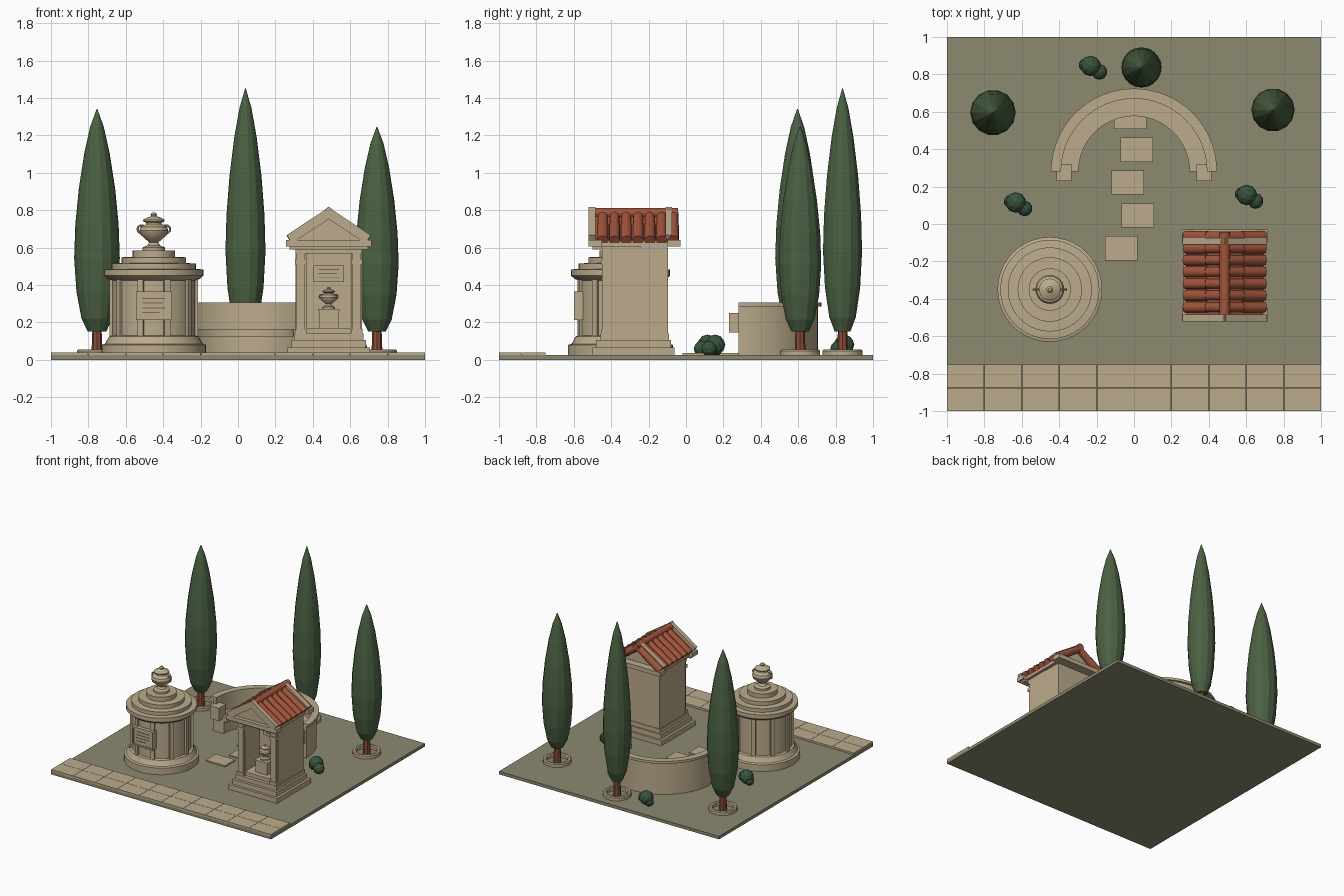
import bpy, bmesh, math
from mathutils import Matrix, Vector

if "Cube" in bpy.data.objects:
    bpy.data.objects.remove(bpy.data.objects["Cube"])

def mat(name, c):
    m = bpy.data.materials.new(name)
    m.diffuse_color = (*c, 1)
    m.use_nodes = True
    m.node_tree.nodes["Principled BSDF"].inputs["Base Color"].default_value = m.diffuse_color
    return m

STONE = mat("tan stone", (.50, .41, .265))
GRASS = mat("olive ground", (.262, .254, .162))
TILE = mat("terracotta", (.36, .09, .045))
TRUNK = mat("bark brown", (.25, .075, .04))
LEAF = mat("cypress green", (.07, .12, .055))
BUSH = mat("shrub green", (.04, .09, .05))
INK = mat("carved line brown", (.17, .135, .085))

def finish(bm, name, m, smooth=None):
    bmesh.ops.recalc_face_normals(bm, faces=bm.faces[:])
    me = bpy.data.meshes.new(name)
    bm.to_mesh(me)
    bm.free()
    me.materials.append(m)
    if smooth:
        me.shade_smooth()
        me.set_sharp_from_angle(angle=math.radians(smooth))
    ob = bpy.data.objects.new(name, me)
    bpy.context.collection.objects.link(ob)
    return ob

def add_box(bm, x0, x1, y0, y1, z0, z1, turn=Matrix()):
    s = Matrix.Diagonal((x1 - x0, y1 - y0, z1 - z0, 1))
    c = Matrix.Translation(((x0 + x1) / 2, (y0 + y1) / 2, (z0 + z1) / 2))
    bmesh.ops.create_cube(bm, size=1, matrix=turn @ c @ s)

def boxes(name, m, *dims):
    bm = bmesh.new()
    for d in dims:
        add_box(bm, *d)
    return finish(bm, name, m)

def add_lathe(bm, prof, n, a0=0, a1=2 * math.pi, loop=False, mx=Matrix()):
    """Turn (r, z) points about z; loop joins the profile to itself."""
    full = a1 - a0 > 6.28
    cols = []
    for i in range(n if full else n + 1):
        a = a0 + (a1 - a0) * i / n
        cols.append([bm.verts.new(mx @ Vector((r * math.cos(a), r * math.sin(a), z))) for r, z in prof])
    k = len(prof)
    for i in range(n):
        p, q = cols[i], cols[(i + 1) % len(cols)]
        for j in range(k if loop else k - 1):
            h = (j + 1) % k
            bm.faces.new((p[j], q[j], q[h], p[h]))
    if not full:
        bm.faces.new(cols[0])
        bm.faces.new(cols[-1])
    elif not loop:
        bm.faces.new([c[0] for c in cols])
        bm.faces.new([c[-1] for c in cols])

def lathe(name, m, prof, n, loc, smooth=None, **kw):
    bm = bmesh.new()
    add_lathe(bm, prof, n, mx=Matrix.Translation(loc), **kw)
    return finish(bm, name, m, smooth)

def circle(R, r, n, z=0):
    return [(R + r * math.cos(2 * math.pi * i / n), z + r * math.sin(2 * math.pi * i / n)) for i in range(n)]

def urn(name, loc, s):
    mx = Matrix.Translation(loc) @ Matrix.Scale(s, 4)
    bm = bmesh.new()
    add_lathe(bm, [(.06, 0), (.06, .018), (.035, .028), (.024, .045), (.04, .058), (.07, .085), (.077, .108),
                   (.07, .128), (.042, .142), (.04, .15), (.058, .157), (.058, .165), (.035, .178),
                   (.014, .185), (.018, .195), (.008, .205)], 24, mx=mx)
    for sx in (-1, 1):
        h = mx @ Matrix.Translation((.066 * sx, 0, .115)) @ Matrix.Rotation(math.pi / 2, 4, 'X')
        add_lathe(bm, circle(.021, .006, 6), 14, loop=True, mx=h)
    finish(bm, name, STONE, 35)

# Ground, road and stepping stones
boxes("ground", GRASS, (-1, 1, -1, 1, 0, .025))
boxes("road_slabs", STONE, *[(-1 + .2 * i + .001, -.8 + .2 * i - .001, y, y + .123, .02, .04)
                             for i in range(10) for y in (-1, -.875)])
boxes("stepping_stones", STONE, *[(x, x + .174, y, y + .13, .02, .036) for x, y in
      ((-.155, -.195), (-.067, -.02), (-.12, .157), (-.073, .332), (-.107, .507))])

# Round tomb
TX, TY = -.45, -.35
lathe("round_tomb_drum", STONE, [(.28, .025), (.28, .08), (.262, .085), (.25, .105), (.24, .125), (.222, .13),
      (.222, .425), (.245, .432), (.265, .45), (.265, .483), (.225, .486), (.225, .515), (.172, .517),
      (.172, .548), (.113, .55), (.113, .585)], 40, (TX, TY, 0), 30)
bm = bmesh.new()
for i in range(10):
    t = Matrix.Translation((TX, TY, 0)) @ Matrix.Rotation(math.radians(18 + 36 * i), 4, 'Z')
    add_box(bm, -.016, .016, -.236, -.2, .12, .43, t)
finish(bm, "round_tomb_pilasters", STONE)
boxes("round_tomb_panel", STONE, (TX - .095, TX + .095, -.592, -.55, .213, .364))
fr = [(TX - .095, TX + .095, z, z + .012) for z in (.213, .352)] + \
     [(x, x + .012, .225, .352) for x in (TX - .095, TX + .083)]
boxes("round_tomb_panel_frame", STONE, *[(a, b, -.6, -.59, c, d) for a, b, c, d in fr])
boxes("round_tomb_panel_lines", INK, *[(TX - .06, TX + w, -.594, -.59, z, z + .005) for z, w in
      ((.325, .06), (.3, .05), (.275, .06), (.25, .03))])
urn("round_tomb_urn", (TX, TY, .583), 1)

# Temple tomb body: steps, walls, niche
CX = .485
boxes("temple_steps", STONE, (CX - .22, CX + .22, -.5, -.062, .02, .065),
      (CX - .2, CX + .2, -.48, -.08, .065, .105), (CX - .185, CX + .185, -.458, -.09, .105, .14))
boxes("temple_walls", STONE, (CX - .178, CX - .12, -.43, -.095, .14, .6), (CX + .12, CX + .178, -.43, -.095, .14, .6),
      (CX - .12, CX + .12, -.24, -.095, .14, .6), (CX - .12, CX + .12, -.43, -.24, .14, .17),
      (CX - .178, CX + .178, -.45, -.24, .567, .605))
col = []
for s in (-1, 1):
    for w, y, z0, z1 in ((.031, -.455, .14, .165), (.023, -.448, .165, .567), (.031, -.455, .51, .535)):
        col.append((CX + s * .149 - w, CX + s * .149 + w, y, -.42, z0, z1))
boxes("temple_pilasters", STONE, *col)
boxes("niche_pedestal", STONE, (CX - .053, CX + .053, -.39, -.29, .17, .26), (CX - .058, CX + .058, -.395, -.285, .26, .272))
urn("niche_urn", (CX, -.34, .271), .58)
boxes("niche_plaque", STONE, (CX - .082, CX + .082, -.25, -.235, .415, .505))
boxes("niche_plaque_lines", INK, *[(CX - .055, CX + w, -.254, -.25, z, z + .005) for z, w in
      ((.48, .055), (.458, .045), (.436, .055))])

# Temple cornices, gable prism and raking beams
boxes("temple_cornices", STONE, (CX - .21, CX + .21, -.5, -.45, .59, .605), (CX - .228, CX + .228, -.52, -.45, .605, .64),
      (CX - .228, CX + .228, -.1, -.03, .605, .64))
bm = bmesh.new()
tri = [[bm.verts.new((CX + x, y, z)) for x, z in ((-.2, .605), (.2, .605), (.2, .635), (0, .765), (-.2, .635))]
       for y in (-.49, -.09)]
bm.faces.new(tri[0])
bm.faces.new(tri[1])
for i in range(5):
    j = (i + 1) % 5
    bm.faces.new((tri[0][i], tri[0][j], tri[1][j], tri[1][i]))
finish(bm, "gable_block", STONE)
SL = math.radians(33.5)
bm, tiles = bmesh.new(), bmesh.new()
for s in (-1, 1):
    t = Matrix.Translation((CX, 0, .815)) @ Matrix.Diagonal((s, 1, 1, 1)) @ Matrix.Rotation(SL, 4, 'Y')
    for y0, y1 in ((-.52, -.485), (-.11, -.075)):
        add_box(bm, -.005, .27, y0, y1, -.052, 0, t)
    # Roof plate with rounded tile rows running down the slope
    add_box(tiles, 0, .268, -.487, -.045, -.045, -.028, t)
    for i in range(7):
        m = t @ Matrix.Translation((0, -.445 + .063 * i, -.033)) @ Matrix.Rotation(math.pi / 2, 4, 'Y')
        for a, b, r in ((.0, .14, .027), (.13, .272, .03)):
            add_lathe(tiles, [(r, a), (r, b)], 12, mx=m)
finish(bm, "raking_cornices", STONE)
finish(tiles, "roof_tiles", TILE, 35)
bm = bmesh.new()
add_lathe(bm, [(.028, .043), (.028, .487)], 12,
          mx=Matrix.Translation((CX, 0, .784)) @ Matrix.Rotation(math.pi / 2, 4, 'X'))
finish(bm, "roof_ridge", TILE, 35)

# Half-round bench with back wall, coping and arm blocks
def arc(name, r0, r1, z0, z1):
    lathe(name, STONE, [(r0, z0), (r1, z0), (r1, z1), (r0, z1)], 32, (0, .28, 0), 30, a0=0, a1=math.pi, loop=True)

arc("bench_wall", .395, .425, .02, .285)
arc("bench_coping", .39, .444, .285, .305)
arc("bench_support", .325, .4, .02, .125)
arc("bench_seat", .297, .4, .125, .165)
boxes("bench_arms", STONE, *[(s * .375 - .04, s * .375 + .04, .23, .322, .145, .25) for s in (-1, 1)])

# Cypress trees with kerb rings
for n, (x, y, top, r) in enumerate(((-.754, .596, 1.34, .122), (.04, .837, 1.45, .107), (.743, .61, 1.245, .116))):
    h = top - .15
    prof = [(r * a, .15 + h * b) for a, b in ((.4, 0), (.68, .06), (.9, .18), (1, .33), (.95, .48), (.8, .64),
                                              (.56, .8), (.3, .92), (.02, 1))]
    lathe(f"cypress_foliage_{n}", LEAF, prof, 14, (x, y, 0))
    lathe(f"cypress_trunk_{n}", TRUNK, [(.03, .02), (.024, .18)], 8, (x, y, 0))
    lathe(f"cypress_kerb_{n}", STONE, [(.078, .02), (.107, .02), (.107, .048), (.1, .055), (.085, .055), (.078, .048)],
          20, (x, y, 0), 30, loop=True)

# Shrubs made of clustered blobs
for n, (x, y) in enumerate(((-.62, .105), (.615, .145), (-.22, .835))):
    bm = bmesh.new()
    for dx, dy, z, r in ((-.012, .01, .08, .055), (.035, -.022, .06, .042), (-.04, .015, .055, .036)):
        bmesh.ops.create_icosphere(bm, subdivisions=2, radius=r, matrix=Matrix.Translation((x + dx, y + dy, z)))
    finish(bm, f"shrub_{n}", BUSH)
